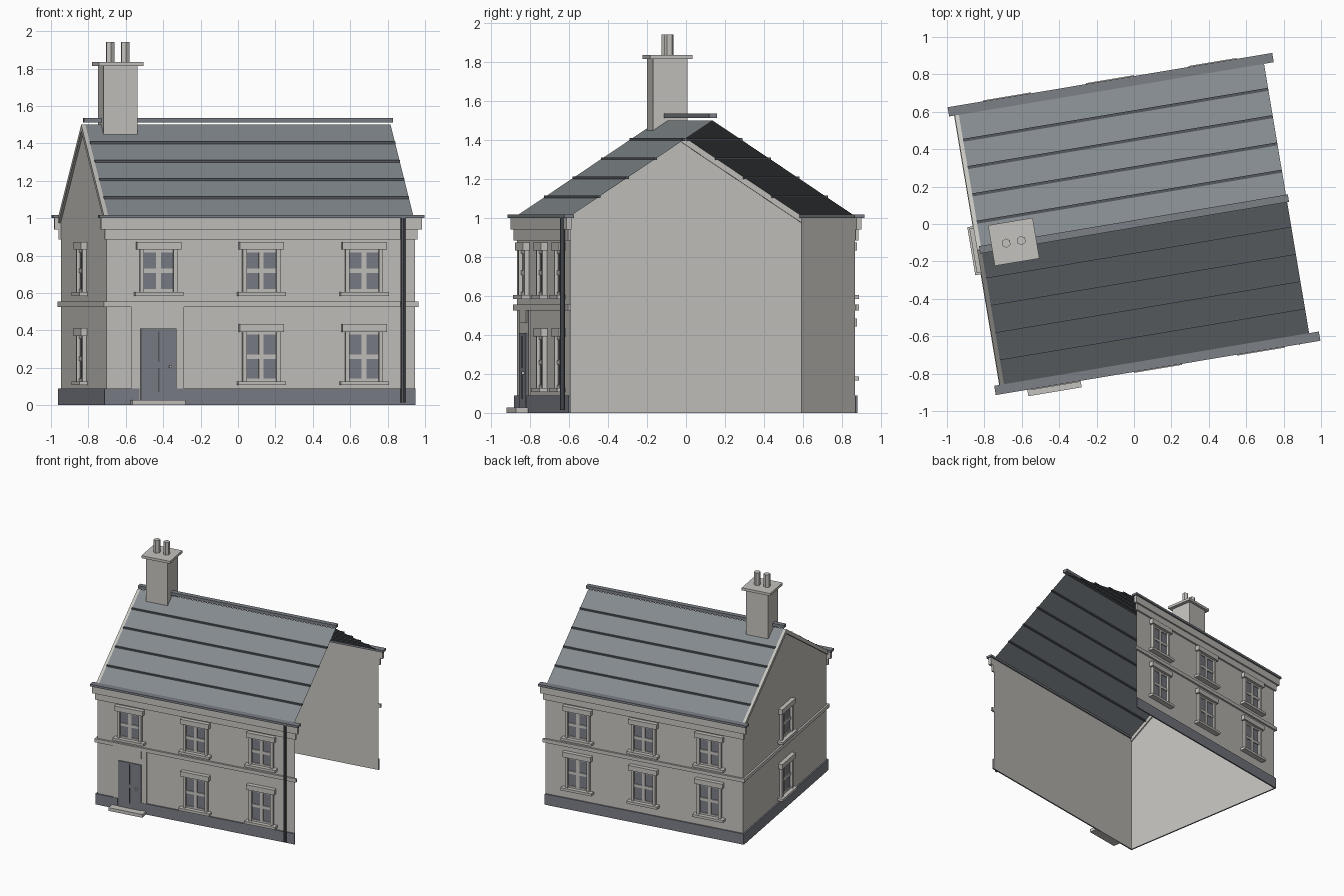
import bpy, bmesh
from math import radians
from mathutils import Matrix, Vector

cube = bpy.data.objects.get("Cube")
if cube:
    bpy.data.objects.remove(cube, do_unlink=True)

TURN = Matrix.Rotation(radians(9.5), 4, 'Z')   # the house stands slightly turned
HW, HD = 0.837, 0.74                           # half width and half depth of walls
EAVE, APEX = 1.01, 1.50


def material(name, rgb):
    m = bpy.data.materials.new(name)
    m.use_nodes = True
    col = (*rgb, 1)
    m.diffuse_color = col
    m.node_tree.nodes["Principled BSDF"].inputs["Base Color"].default_value = col
    return m


MATS = [material("stone", (0.56, 0.545, 0.515)),
        material("slate", (0.225, 0.25, 0.265)),
        material("blue_grey_paint", (0.2, 0.21, 0.24)),
        material("dark_metal", (0.09, 0.1, 0.115)),
        material("gutter_grey", (0.2, 0.215, 0.24))]
STONE, SLATE, PAINT, METAL, GUTTER = range(5)

# Wall frames: local x runs along the wall, y points outwards, z is up
FRONT = Matrix(((1, 0, 0, 0), (0, -1, 0, -HD), (0, 0, 1, 0), (0, 0, 0, 1)))
BACK = Matrix(((1, 0, 0, 0), (0, 1, 0, HD), (0, 0, 1, 0), (0, 0, 0, 1)))
SIDE = Matrix(((0, -1, 0, -HW), (1, 0, 0, 0), (0, 0, 1, 0), (0, 0, 0, 1)))
HOUSE = Matrix.Identity(4)


class Part:
    """Collects simple solids into one object."""

    def __init__(self, name, frame=HOUSE):
        self.name, self.frame, self.bm = name, frame, bmesh.new()

    def box(self, x, y, z, mat):
        size = Matrix.Diagonal((x[1] - x[0], y[1] - y[0], z[1] - z[0], 1))
        mid = Vector((sum(x) / 2, sum(y) / 2, sum(z) / 2))
        r = bmesh.ops.create_cube(self.bm, size=1, matrix=Matrix.Translation(mid) @ size)
        self.paint(r["verts"], mat)

    def tube(self, x, y, z, radius, sides, mat):
        r = bmesh.ops.create_cone(
            self.bm, cap_ends=True, segments=sides, radius1=radius, radius2=radius,
            depth=z[1] - z[0], matrix=Matrix.Translation((x, y, sum(z) / 2)))
        self.paint(r["verts"], mat)

    def face(self, points, mat):
        f = self.bm.faces.new([self.bm.verts.new(p) for p in points])
        f.material_index = mat

    def paint(self, verts, mat):
        for f in {f for v in verts for f in v.link_faces}:
            f.material_index = mat

    def done(self, solid=True):
        self.bm.transform(TURN @ self.frame)
        if solid:
            bmesh.ops.recalc_face_normals(self.bm, faces=self.bm.faces)
        mesh = bpy.data.meshes.new(self.name)
        self.bm.to_mesh(mesh)
        self.bm.free()
        for m in MATS:
            mesh.materials.append(m)
        bpy.context.collection.objects.link(bpy.data.objects.new(self.name, mesh))


# Open wall shell: front, back and one gable
p = Part("walls")
top = 1.0
p.face([(-HW, -HD, 0), (HW, -HD, 0), (HW, -HD, top), (-HW, -HD, top)], STONE)
p.face([(HW, HD, 0), (-HW, HD, 0), (-HW, HD, top), (HW, HD, top)], STONE)
p.face([(-HW, HD, 0), (-HW, -HD, 0), (-HW, -HD, top), (-HW, 0, APEX - 0.01),
        (-HW, HD, top)], STONE)
p.done(solid=False)

# Roof slopes
p = Part("roof")
for s in (-1, 1):
    quad = [(-HW + 0.01, s * HD, EAVE), (HW - 0.01, s * HD, EAVE),
            (HW - 0.01, 0, APEX), (-HW + 0.01, 0, APEX)]
    p.face(quad if s < 0 else quad[::-1], SLATE)
p.done(solid=False)

# Slate course strips
p = Part("roof_courses")
for s in (-1, 1):
    for i in range(1, 5):
        y = s * HD * (1 - i / 5)
        z = EAVE + (APEX - EAVE) * i / 5
        p.box((-HW + 0.01, HW - 0.01), (y - 0.008, y + 0.008), (z - 0.006, z + 0.007), METAL)
p.done()

p = Part("ridge_cap")
p.box((-HW, HW), (-0.02, 0.02), (1.512, 1.537), GUTTER)
p.done()

# Sloping boards along the gable edge
for s, side in ((-1, "front"), (1, "back")):
    p = Part("gable_board_" + side)
    for x in (-0.85, -0.827):
        p.face([(x, s * HD, EAVE), (x, 0, APEX), (x, 0, APEX - 0.035),
                (x, s * HD, EAVE - 0.035)], STONE)
    a, b = [f.verts[:] for f in p.bm.faces]
    for i in range(4):
        j = (i + 1) % 4
        p.bm.faces.new((a[i], a[j], b[j], b[i]))
    p.done()

# Cornice and gutter on the long walls; bands and plinth all round
for frame, name in ((FRONT, "front"), (BACK, "back")):
    p = Part("cornice_" + name, frame)
    p.box((-0.848, 0.848), (0.001, 0.015), (0.885, 0.94), STONE)
    p.box((-0.87, 0.87), (0.001, 0.028), (0.94, 1.0), STONE)
    p.done()
    p = Part("gutter_" + name, frame)
    p.box((-0.88, 0.88), (-0.01, 0.04), (1.0, 1.018), GUTTER)
    p.done()
for frame, name, half in ((FRONT, "front", HW), (BACK, "back", HW), (SIDE, "side", HD)):
    p = Part("string_course_" + name, frame)
    p.box((-half - 0.015, half + 0.015), (0.001, 0.016), (0.525, 0.555), STONE)
    p.done()
for frame, name, spans in ((FRONT, "front", ((-0.847, -0.66), (-0.463, HW))),
                           (BACK, "back", ((-0.847, HW),)),
                           (SIDE, "side", ((-0.75, 0.75),))):
    p = Part("plinth_" + name, frame)
    for span in spans:
        p.box(span, (0.001, 0.012), (0, 0.09), PAINT)
    p.done()


def window(name, frame, x, z0, z1):
    """Sill, jambs, head, panes and glazing cross."""
    p = Part(name, frame)
    p.box((x - 0.13, x + 0.13), (0.001, 0.045), (z0, z0 + 0.021), STONE)
    p.box((x - 0.12, x + 0.12), (0.001, 0.035), (z1 - 0.042, z1), STONE)
    for s in (-1, 1):
        a, b = sorted((x + s * 0.08, x + s * 0.102))
        p.box((a, b), (0.001, 0.024), (z0 + 0.021, z1 - 0.042), STONE)
    lo, hi = z0 + 0.021, z1 - 0.042
    p.box((x - 0.08, x + 0.08), (0.001, 0.005), (lo, hi), PAINT)
    mid = (lo + hi) / 2
    p.box((x - 0.013, x + 0.013), (0.005, 0.012), (lo, hi), STONE)
    p.box((x - 0.08, x + 0.08), (0.005, 0.012), (mid - 0.012, mid + 0.012), STONE)
    for a, b in ((lo, lo + 0.015), (hi - 0.015, hi)):
        p.box((x - 0.08, x + 0.08), (0.005, 0.012), (a, b), STONE)
    p.done()


COLS = (-0.557, 0, 0.557)
for i, x in enumerate(COLS):
    window(f"front_upper_window_{i}", FRONT, x, 0.585, 0.874)
    window(f"back_upper_window_{i}", BACK, x, 0.585, 0.874)
    window(f"back_lower_window_{i}", BACK, x, 0.165, 0.485)
    if i:
        window(f"front_lower_window_{i}", FRONT, x, 0.107, 0.434)
window("side_upper_window", SIDE, 0, 0.585, 0.874)
window("side_lower_window", SIDE, 0, 0.107, 0.413)

# Door with surround, step and knob
DX = COLS[0]
p = Part("door_surround", FRONT)
p.box((DX - 0.145, DX + 0.14), (0.001, 0.009), (0, 0.525), STONE)
p.box((DX - 0.097, DX + 0.097), (0.009, 0.016), (0.46, 0.525), STONE)
p.done()
p = Part("door", FRONT)
p.box((DX - 0.097, DX + 0.097), (0.009, 0.018), (0.025, 0.41), PAINT)
for z in ((0.07, 0.2), (0.23, 0.395)):
    p.box((DX - 0.004, DX + 0.004), (0.018, 0.021), z, METAL)
p.box((DX + 0.055, DX + 0.07), (0.018, 0.034), (0.198, 0.213), STONE)
p.done()
p = Part("door_step", FRONT)
p.box((-0.709, -0.42), (0.001, 0.075), (0, 0.027), STONE)
p.done()

p = Part("drainpipe", FRONT)
p.tube(0.765, 0.03, (0.015, 1.0), 0.013, 8, METAL)
p.done()

# Chimney stack, cap and pots
CX, CY = -0.65, 0.012
p = Part("chimney")
p.box((CX - 0.092, CX + 0.092), (CY - 0.09, CY + 0.09), (1.44, 1.815), STONE)
p.box((CX - 0.121, CX + 0.121), (CY - 0.11, CY + 0.11), (1.815, 1.836), STONE)
p.done()
p = Part("chimney_pots")
for dx in (-0.041, 0.041):
    p.tube(CX + dx, CY, (1.836, 1.942), 0.025, 6, STONE)
p.done()
